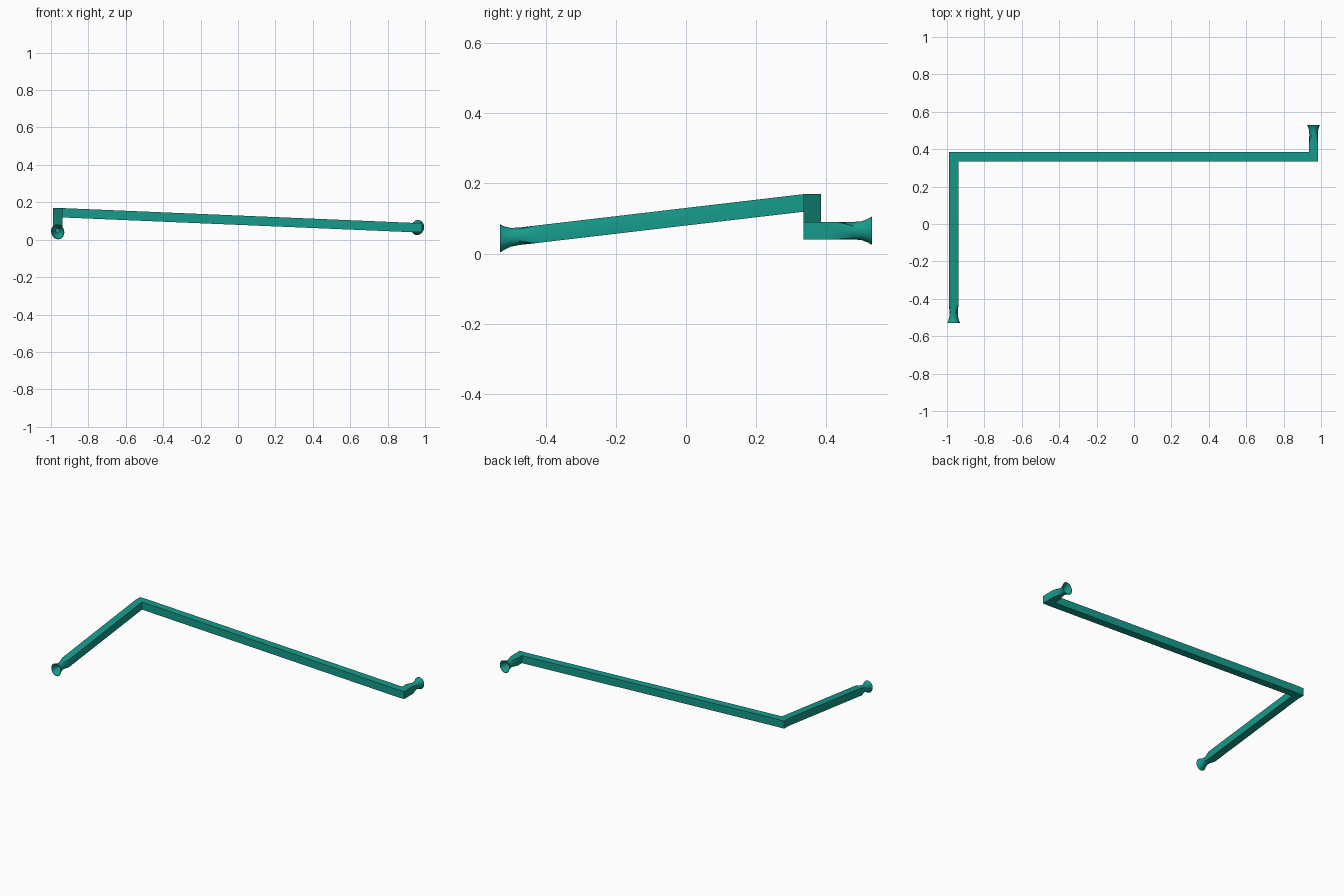
import bpy, bmesh, math
from mathutils import Vector

if "Cube" in bpy.data.objects:
    bpy.data.objects.remove(bpy.data.objects["Cube"])

N = 24          # points per ring
H = 0.025       # half width of the square bar
XL, XR, YC = -0.964, 0.96, 0.36
ZL, ZR = 0.144, 0.065

mat = bpy.data.materials.new("teal")
mat.diffuse_color = (0.008, 0.33, 0.26, 1)
mat.use_nodes = True
mat.node_tree.nodes["Principled BSDF"].inputs["Base Color"].default_value = mat.diffuse_color


def ring(c, side, rx, rz, roundness, tilt=0.0):
    """Section blending from a square (0) to an ellipse (1)."""
    pts = []
    for i in range(N):
        t = 2 * math.pi * i / N + math.pi / 4
        a, b = math.cos(t), math.sin(t)
        m = max(abs(a), abs(b))
        k = roundness + (1 - roundness) / m
        a, b = a * k * rx, b * k * rz
        a, b = a * math.cos(tilt) - b * math.sin(tilt), a * math.sin(tilt) + b * math.cos(tilt)
        pts.append(Vector(c) + Vector(side) * a + Vector((0, 0, b)))
    return pts


def horn(x, y, z, d, slope, tilt):
    """Flared open end: cup floor, rim, neck, square bar; d points inward."""
    prof = [(0.05, 0.012, 0.012), (0.025, 0.021, 0.023), (0.0, 0.0325, 0.038),
            (0.0, 0.035, 0.041), (0.012, 0.029, 0.034), (0.03, 0.024, 0.027),
            (0.055, 0.0225, 0.025)]
    out = [ring((x, y + d * s, z + slope * s), (1, 0, 0), rx, rz, 1, tilt)
           for s, rx, rz in prof]
    out.append(ring((x, y + d * 0.10, z + slope * 0.10), (1, 0, 0), H, H, 0))
    return out


# Left horn, sloped leg, corner, long bar, corner, right horn
slope = (ZL - 0.0425) / (YC - H + 0.53)
rings = horn(XL, -0.53, 0.0425, 1, slope, math.radians(14))
rings += [
    ring((XL, YC - H, ZL), (1, 0, 0), H, H, 0),
    ring((XL, YC, ZL), (1, -1, 0), H, H, 0),
    ring((XL + H, YC, ZL), (0, -1, 0), H, H, 0),
    ring((XR - H, YC, ZR), (0, -1, 0), H, H, 0),
    ring((XR, YC, ZR), (1, -1, 0), H, H, 0),
    ring((XR, YC + H, ZR), (1, 0, 0), H, H, 0),
]
rings += reversed(horn(XR, 0.53, ZR, -1, 0, math.radians(-14)))

bm = bmesh.new()
vs = [[bm.verts.new(p) for p in r] for r in rings]
for r0, r1 in zip(vs, vs[1:]):
    for i in range(N):
        j = (i + 1) % N
        bm.faces.new((r0[i], r0[j], r1[j], r1[i]))
bm.faces.new(vs[0])
bm.faces.new(vs[-1])
bmesh.ops.recalc_face_normals(bm, faces=bm.faces)

me = bpy.data.meshes.new("bent_pipe")
bm.to_mesh(me)
bm.free()
me.materials.append(mat)
pipe = bpy.data.objects.new("bent_pipe", me)
bpy.context.collection.objects.link(pipe)
bpy.context.view_layer.objects.active = pipe
pipe.select_set(True)
bpy.ops.object.shade_smooth_by_angle(angle=math.radians(30))
